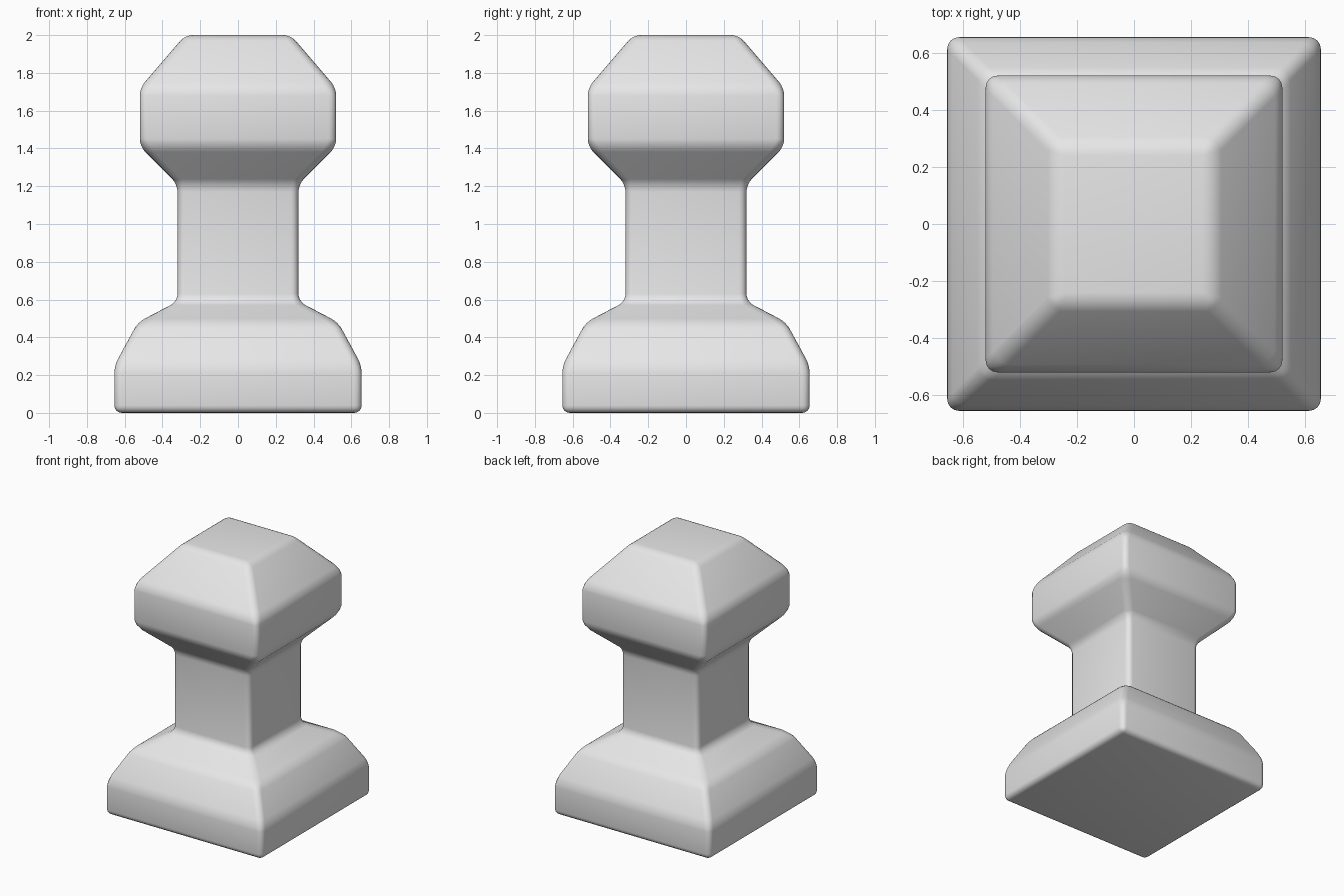
import bpy
import bmesh
import math

cube = bpy.data.objects.get("Cube")
if cube:
    bpy.data.objects.remove(cube, do_unlink=True)

# Plain light grey finish
grey = bpy.data.materials.new("light_grey")
grey.use_nodes = True
colour = (0.8, 0.8, 0.8, 1)
grey.diffuse_color = colour
grey.node_tree.nodes["Principled BSDF"].inputs["Base Color"].default_value = colour

# Half width and height of each square section: base, neck, head
profile = [(0.655, 0), (0.655, 0.25), (0.53, 0.48), (0.32, 0.59),
           (0.32, 1.21), (0.52, 1.41), (0.52, 1.72), (0.28, 2.0)]


def square_ring(bm, half, z):
    corners = ((-1, -1), (1, -1), (1, 1), (-1, 1))
    return [bm.verts.new((x * half, y * half, z)) for x, y in corners]


# Square pedestal with flared base and chamfered head
bm = bmesh.new()
rings = [square_ring(bm, half, z) for half, z in profile]
for low, high in zip(rings, rings[1:]):
    for i in range(4):
        j = (i + 1) % 4
        bm.faces.new((low[i], low[j], high[j], high[i]))
bm.faces.new(reversed(rings[0]))
bm.faces.new(rings[-1])
mesh = bpy.data.meshes.new("square_post")
bm.to_mesh(mesh)
bm.free()
mesh.materials.append(grey)
post = bpy.data.objects.new("square_post", mesh)
bpy.context.collection.objects.link(post)

# Softly rounded edges
bevel = post.modifiers.new("rounded_edges", 'BEVEL')
bevel.width = 0.04
bevel.segments = 4
bevel.limit_method = 'ANGLE'
bevel.angle_limit = math.radians(15)
bevel.harden_normals = False

bpy.ops.object.select_all(action='DESELECT')
post.select_set(True)
bpy.context.view_layer.objects.active = post
bpy.ops.object.modifier_apply(modifier=bevel.name)
bpy.ops.object.shade_smooth_by_angle(angle=math.radians(40))
